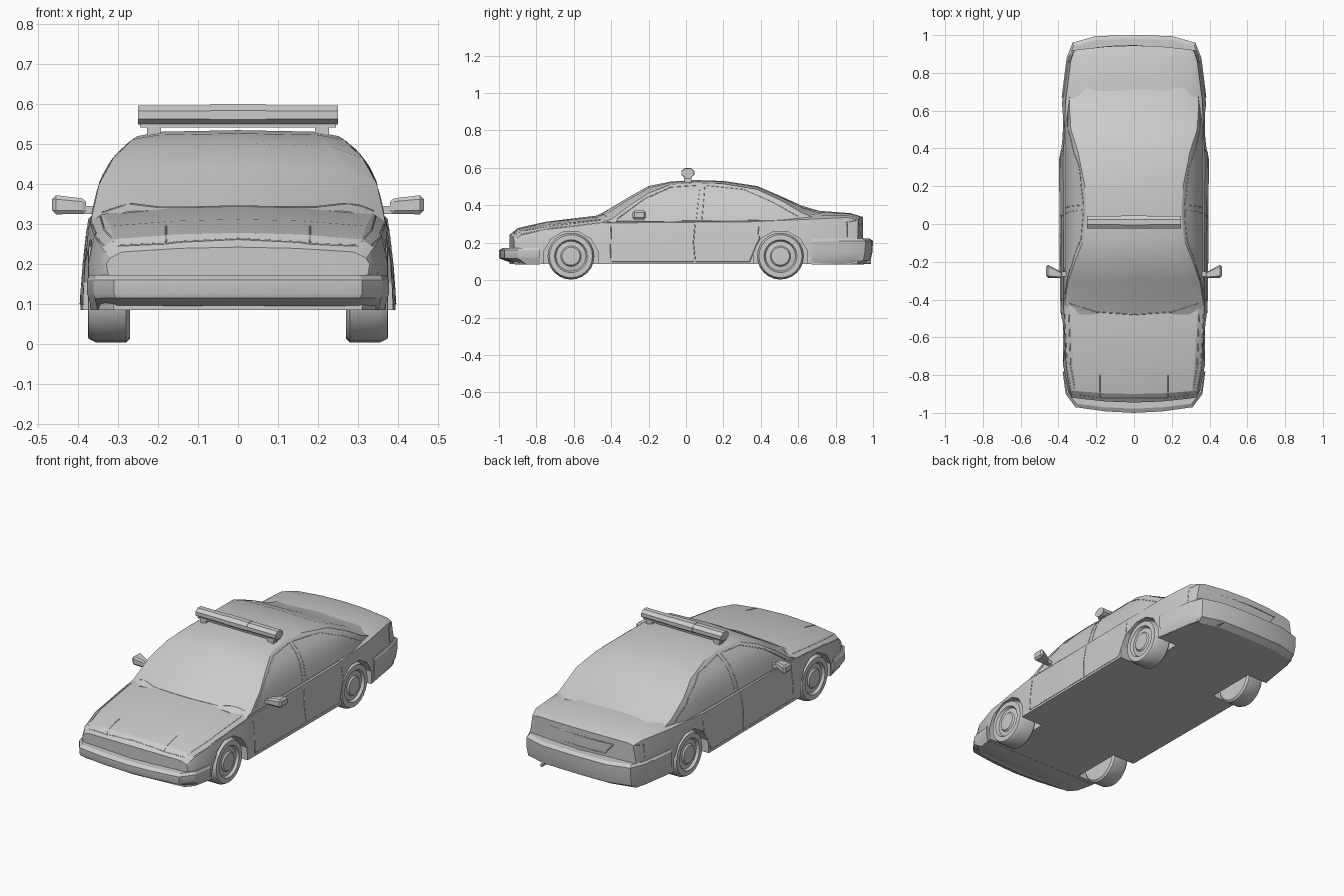
import bpy, bmesh, math
from mathutils import Vector, Matrix
from mathutils.bvhtree import BVHTree

if "Cube" in bpy.data.objects:
    bpy.data.objects.remove(bpy.data.objects["Cube"])

# Single paint colour
grey = bpy.data.materials.new("plain_grey")
grey.use_nodes = True
COLOUR = (0.6, 0.6, 0.6, 1)
grey.diffuse_color = COLOUR
grey.node_tree.nodes["Principled BSDF"].inputs["Base Color"].default_value = COLOUR


def finish(name, bm, angle=25):
    bmesh.ops.recalc_face_normals(bm, faces=bm.faces[:])
    mesh = bpy.data.meshes.new(name)
    bm.to_mesh(mesh)
    bm.free()
    obj = bpy.data.objects.new(name, mesh)
    bpy.context.collection.objects.link(obj)
    mesh.materials.append(grey)
    smooth(obj, angle)
    return obj


def smooth(obj, angle):
    bpy.ops.object.select_all(action='DESELECT')
    obj.select_set(True)
    bpy.context.view_layer.objects.active = obj
    bpy.ops.object.shade_smooth_by_angle(angle=math.radians(angle))


def loft(name, halves):
    """Skin half rings that start and end on the centre plane, mirrored in x."""
    bm = bmesh.new()
    rings = []
    for half in halves:
        full = half + [(-x, y, z) for x, y, z in reversed(half[1:-1])]
        rings.append([bm.verts.new(p) for p in full])
    count, n = len(rings[0]), len(halves[0])
    for a, b in zip(rings, rings[1:]):
        for i in range(count):
            j = (i + 1) % count
            bm.faces.new((a[i], a[j], b[j], b[i]))
    for ring in (rings[0], rings[-1]):
        bm.faces.new(ring[:n])
        bm.faces.new(ring[n - 1:] + ring[:1])
    return finish(name, bm)


def box(name, centre, size, bevel=0.0):
    bm = bmesh.new()
    bmesh.ops.create_cube(bm, matrix=Matrix.Translation(centre) @ Matrix.Diagonal((*size, 1)))
    if bevel:
        bmesh.ops.bevel(bm, geom=bm.edges[:], offset=bevel, segments=1, affect='EDGES')
    return finish(name, bm)


def bar(name, centre, radius, length, sides, squash=1.0, axis='X', turn=0.0):
    bm = bmesh.new()
    rot = Matrix.Rotation(math.pi / 2, 4, 'Y' if axis == 'X' else 'X')
    mat = (Matrix.Translation(centre) @ Matrix.Diagonal((1, 1, squash, 1)) @ rot
           @ Matrix.Rotation(turn, 4, 'Z'))
    bmesh.ops.create_cone(bm, cap_ends=True, segments=sides, radius1=radius,
                          radius2=radius, depth=length, matrix=mat)
    return finish(name, bm)


# Lower body: y, end bow, sill, waist, shoulder x/z, deck edge x/z, deck centre z
BOTTOM = 0.085
stations = [
    (-.945, .03, .31, .33, .32, .215, .29, .23, .242),
    (-.90, .02, .345, .35, .34, .24, .31, .262, .278),
    (-.75, 0, .372, .375, .36, .27, .32, .295, .312),
    (-.45, 0, .39, .385, .372, .305, .34, .325, .348),
    (.35, 0, .395, .388, .375, .312, .34, .33, .34),
    (.65, 0, .378, .38, .362, .325, .32, .35, .375),
    (.88, -.02, .345, .35, .335, .335, .30, .347, .358),
    (.945, -.03, .33, .335, .315, .32, .28, .33, .338),
]
halves = []
for y, bow, sill, waist, sx, sz, ex, ez, top in stations:
    pts = [(0, BOTTOM), (sill, BOTTOM), (waist, .2), (sx, sz), (ex, ez), (0.5 * ex, top - 0.25 * (top - ez)), (0, top)]
    halves.append([(x, y + bow * (x / .35) ** 2, z) for x, z in pts])
body = loft("body", halves)

# Cabin: one side curve, clipped by the windscreen, roof and rear window line
side_curve = [(.28, .373), (.32, .366), (.4, .348), (.45, .325), (.5, .283), (.525, .245)]


def side_x(z):
    for (z0, x0), (z1, x1) in zip(side_curve, side_curve[1:]):
        if z <= z1:
            return x0 + (x1 - x0) * (z - z0) / (z1 - z0)
    return side_curve[-1][1]


cabin_line = [(-.48, .30, .342), (-.40, .325, .387), (-.3, .40, .447), (-.2, .465, .503),
              (-.08, .512, .527), (.05, .52, .535), (.2, .515, .53), (.38, .485, .503),
              (.5, .43, .452), (.62, .36, .397), (.72, .32, .368)]
halves = []
for y, edge, top in cabin_line:
    fit = 1 - max(0, y - .5) * .35
    half = [(0, y, .28)]
    for t in (0, .35, .6, .8, 1):
        z = .28 + (edge - .28) * t
        half.append((side_x(z) * fit, y, z))
    half += [(side_x(edge) * fit * .75, y, edge + .75 * (top - edge)), (0, y, top)]
    halves.append(half)
cabin = loft("cabin", halves)

# Surface lookup for the panel lines
trees = []
for obj in (body, cabin):
    bm = bmesh.new()
    bm.from_mesh(obj.data)
    trees.append(BVHTree.FromBMesh(bm))
    bm.free()

# Wheel arches
WHEELS = {"front": -.615, "rear": .505}
for y in WHEELS.values():
    for s in (1, -1):
        cutter = bar("arch_cutter", (s * .375, y, .115), .15, .25, 12, turn=math.pi / 12)
        cutter.hide_render = True
        mod = body.modifiers.new("arch", 'BOOLEAN')
        mod.operation, mod.solver, mod.object = 'DIFFERENCE', 'EXACT', cutter
        bpy.context.view_layer.objects.active = body
        bpy.ops.object.modifier_apply(modifier=mod.name)
        bpy.data.objects.remove(cutter)
smooth(body, 25)


# Bumpers: plan outlines stacked in height, each layer shifted inward
def bumper(name, back, outline, layers):
    loft(name, [[(0, back, z)] + [(x * k, back + (y - back) * d, z) for x, y in outline]
                for z, k, d in layers])


bumper("front_bumper", -.78, [(.378, -.78), (.362, -.9), (.31, -.97), (.15, -.992), (0, -1)],
       [(.084, .97, .6), (.115, .99, .98), (.125, 1, 1), (.16, 1, 1), (.172, .985, .9)])
bumper("rear_bumper", .67, [(.383, .67), (.357, .88), (.325, .96), (.2, .995), (0, 1)],
       [(.084, .97, .85), (.105, .99, .96), (.15, 1, .99), (.21, 1, 1), (.222, .985, .94)])

# Wheels: turned profile of radius and distance from the centre plane
profile = [(0, .27), (.115, .27), (.125, .28), (.125, .355), (.115, .375), (.088, .376),
           (.08, .362), (.055, .366), (.048, .374), (0, .376)]
for end, y in WHEELS.items():
    for side, s in (("left", 1), ("right", -1)):
        bm = bmesh.new()
        verts = [bm.verts.new((s * x, y, .128 + r)) for r, x in profile]
        edges = [bm.edges.new(pair) for pair in zip(verts, verts[1:])]
        bmesh.ops.spin(bm, geom=verts + edges, cent=(0, y, .128), axis=(1, 0, 0),
                       angle=math.tau, steps=24)
        bmesh.ops.remove_doubles(bm, verts=bm.verts[:], dist=.0005)
        finish(f"{end}_{side}_wheel", bm, 30)

# Door mirrors, narrower toward the door
for side, s in (("left", 1), ("right", -1)):
    head = box(f"{side}_mirror", (s * .423, -.25, .348), (.085, .07, .048), .01)
    for v in head.data.vertices:
        if abs(v.co.x) < .42:
            v.co.y = -.268 + (v.co.y + .25) * .5
            v.co.z = .345 + (v.co.z - .348) * .8
    box(f"{side}_mirror_foot", (s * .375, -.265, .335), (.05, .025, .02))
    box(f"{side}_light_bar_foot", (s * .21, .01, .533), (.035, .04, .03))

# Roof light bar and exhaust
box("light_bar_base", (0, .01, .546), (.49, .04, .008))
bar("light_bar", (0, .01, .573), .036, .50, 8, .72, turn=math.pi / 8)
bar("light_bar_centre", (0, .01, .573), .038, .14, 8, .74, turn=math.pi / 8)
bar("exhaust_pipe", (.21, .93, .095), .009, .12, 8, axis='Y')


# Panel lines laid on the surface
def seam(name, pts, axis, s=1, closed=False):
    if closed:
        pts = pts + pts[:1]
    hits = []
    for a, b in zip(pts, pts[1:]):
        steps = max(2, int((Vector(b) - Vector(a)).length / .03))
        for i in range(steps + 1):
            u, v = Vector(a).lerp(Vector(b), i / steps)
            start, ray = {'side': ((s, u, v), (-s, 0, 0)), 'top': ((s * u, v, 1), (0, 0, -1)),
                          'back': ((s * u, 2, v), (0, -1, 0))}[axis]
            found = [t.ray_cast(Vector(start), Vector(ray)) for t in trees]
            found = [f for f in found if f[0]]
            if found:
                hits.append(min(found, key=lambda f: f[3])[0])
    curve = bpy.data.curves.new(name, 'CURVE')
    curve.dimensions, curve.bevel_depth, curve.bevel_resolution = '3D', .0025, 0
    spline = curve.splines.new('POLY')
    spline.points.add(len(hits) - 1)
    for p, h in zip(spline.points, hits):
        p.co = (*h, 1)
    curve.materials.append(grey)
    bpy.context.collection.objects.link(bpy.data.objects.new(name, curve))


for side, s in (("left", 1), ("right", -1)):
    seam(f"{side}_front_door", [(-.40, .31), (-.405, .1), (.05, .1), (.04, .2), (.05, .31)], 'side', s)
    seam(f"{side}_rear_door", [(.05, .1), (.34, .1), (.39, .22), (.385, .32)], 'side', s)
    seam(f"{side}_belt_line", [(-.88, .245), (-.72, .277), (-.40, .312), (.39, .318)], 'side', s)
    seam(f"{side}_front_window", [(-.37, .325), (-.22, .435), (-.08, .497), (.075, .507), (.055, .322)], 'side', s)
    seam(f"{side}_rear_window_frame", [(.085, .325), (.1, .507), (.31, .485), (.46, .42), (.6, .34)], 'side', s)
    seam(f"{side}_tail_light", [(.86, .23), (.86, .31), (.91, .32)], 'side', s)
    seam(f"{side}_hood_crease", [(.18, -.92), (.18, -.80)], 'top', s)
    seam(f"{side}_hood_edge", [(.31, -.89), (.335, -.75), (.345, -.46)], 'top', s)
seam("hood_front_edge", [(-.30, -.905), (-.18, -.92), (.18, -.92), (.30, -.905)], 'top')
seam("windscreen_base", [(-.34, -.42), (-.2, -.465), (0, -.48), (.2, -.465), (.34, -.42)], 'top')
seam("number_plate_recess", [(-.2, .30), (.2, .30), (.15, .24), (-.15, .24)], 'back', closed=True)
